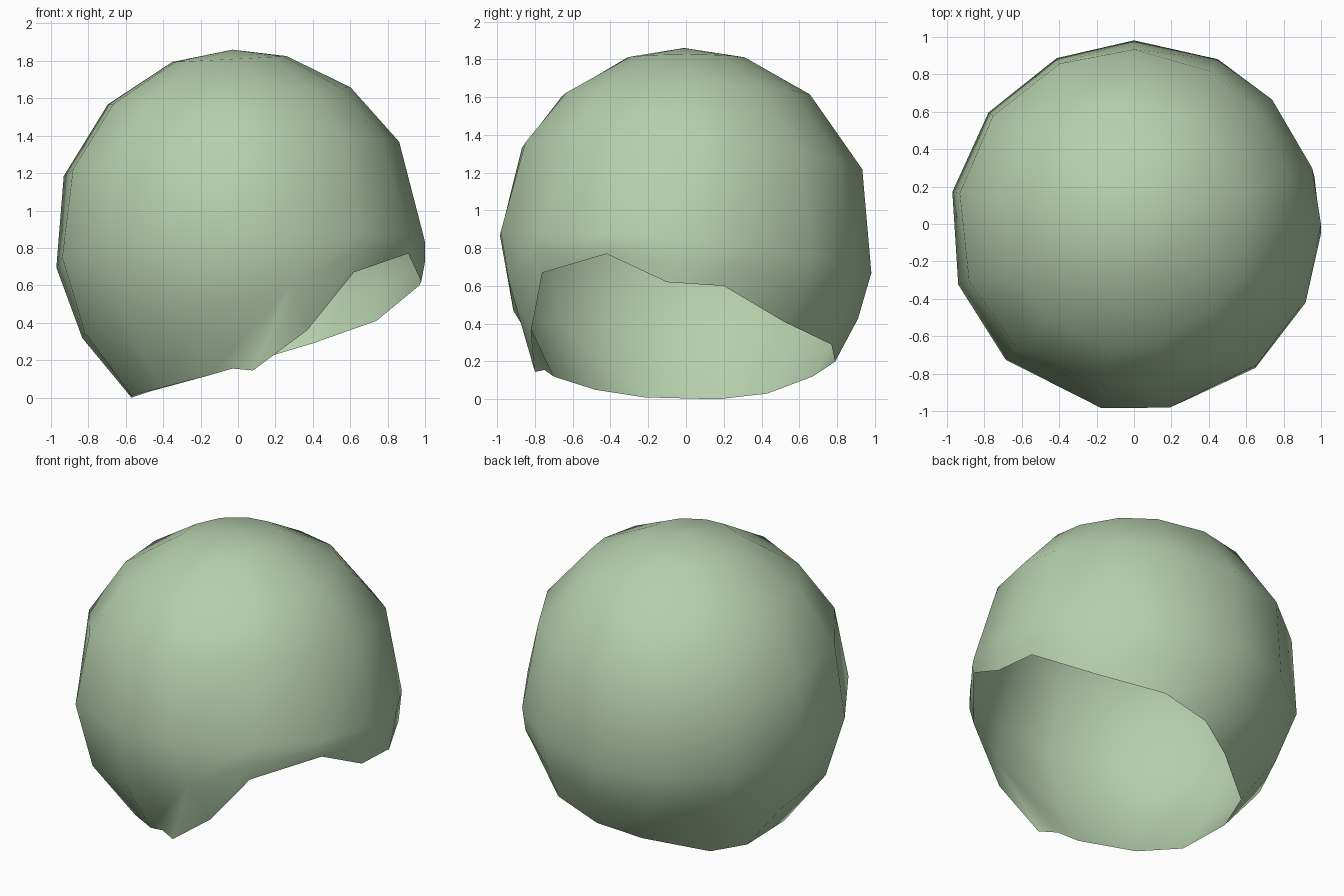
import bpy, bmesh
from math import sin, cos, radians
from mathutils import Vector

cube = bpy.data.objects.get("Cube")
if cube:
    bpy.data.objects.remove(cube, do_unlink=True)

CENTRE = Vector((0, 0, 0.86))

# Azimuths of the fourteen columns of faces
AZIMUTHS = [0, 17.5, 42, 63, 90, 115, 142.5, 170, 199, 226.6, 260, 281, 311, 335.5]
# Latitude rings: polar angle, tilt along x, tilt along y
RINGS = [(18, -3, 0), (41, -4, 0), (65, -5.5, 4), (95, -3.5, 6)]
# Irregular rim of the opening, one point per column
RIM = [(.98, -.10, .62), (.97, .20, .60), (.74, .52, .41), (.40, .77, .29),
       (.10, .79, .20), (-.15, .67, .12), (-.48, .43, .03), (-.57, .17, 0),
       (-.57, -.22, .01), (-.42, -.48, .05), (-.15, -.70, .12), (.37, -.82, .36),
       (.62, -.76, .67), (.91, -.42, .77)]
# Small folded tooth on the front of the rim, in the gap after this column
TOOTH_COLUMN = 10
TOOTH = [(-.03, -.75, .155), (.08, -.80, .145)]


def on_ball(azimuth, polar):
    a, p = radians(azimuth), radians(polar)
    return CENTRE + Vector((sin(p) * cos(a), sin(p) * sin(a), cos(p)))


def ring_points(polar, tilt_x, tilt_y):
    return [on_ball(a, polar + tilt_x * cos(radians(a)) + tilt_y * sin(radians(a)))
            for a in AZIMUTHS]


# Rings from the crown down to the rim, with one ring halfway to the rim
levels = [ring_points(*r) for r in RINGS]
rim = [Vector(p) for p in RIM]
halfway = [CENTRE + 1.01 * ((u - CENTRE).normalized() + (v - CENTRE).normalized()).normalized()
           for u, v in zip(levels[-1], rim)]
levels += [halfway, rim]

bm = bmesh.new()
crown = bm.verts.new((-0.03, -0.01, 1.86))
rows = [[bm.verts.new(p) for p in level] for level in levels]
n = len(AZIMUTHS)

# Crown fan
for i in range(n):
    bm.faces.new((rows[0][i], rows[0][(i + 1) % n], crown))

# Shell bands, with the tooth cut into the last one
for k in range(len(rows) - 1):
    upper, lower = rows[k], rows[k + 1]
    for i in range(n):
        j = (i + 1) % n
        if k == len(rows) - 2 and i == TOOTH_COLUMN:
            t1, t2 = [bm.verts.new(p) for p in TOOTH]
            bm.faces.new((lower[i], t1, upper[j], upper[i]))
            bm.faces.new((t1, t2, upper[j]))
            bm.faces.new((t2, lower[j], upper[j]))
        else:
            bm.faces.new((lower[i], lower[j], upper[j], upper[i]))

for f in bm.faces:
    f.smooth = True

mesh = bpy.data.meshes.new("open_shell")
bm.to_mesh(mesh)
bm.free()
shell = bpy.data.objects.new("open_shell", mesh)
bpy.context.collection.objects.link(shell)

# Pale green material
green = bpy.data.materials.new("pale_green")
green.use_nodes = True
colour = (0.46, 0.625, 0.41, 1)
green.diffuse_color = colour
green.node_tree.nodes["Principled BSDF"].inputs["Base Color"].default_value = colour
mesh.materials.append(green)
